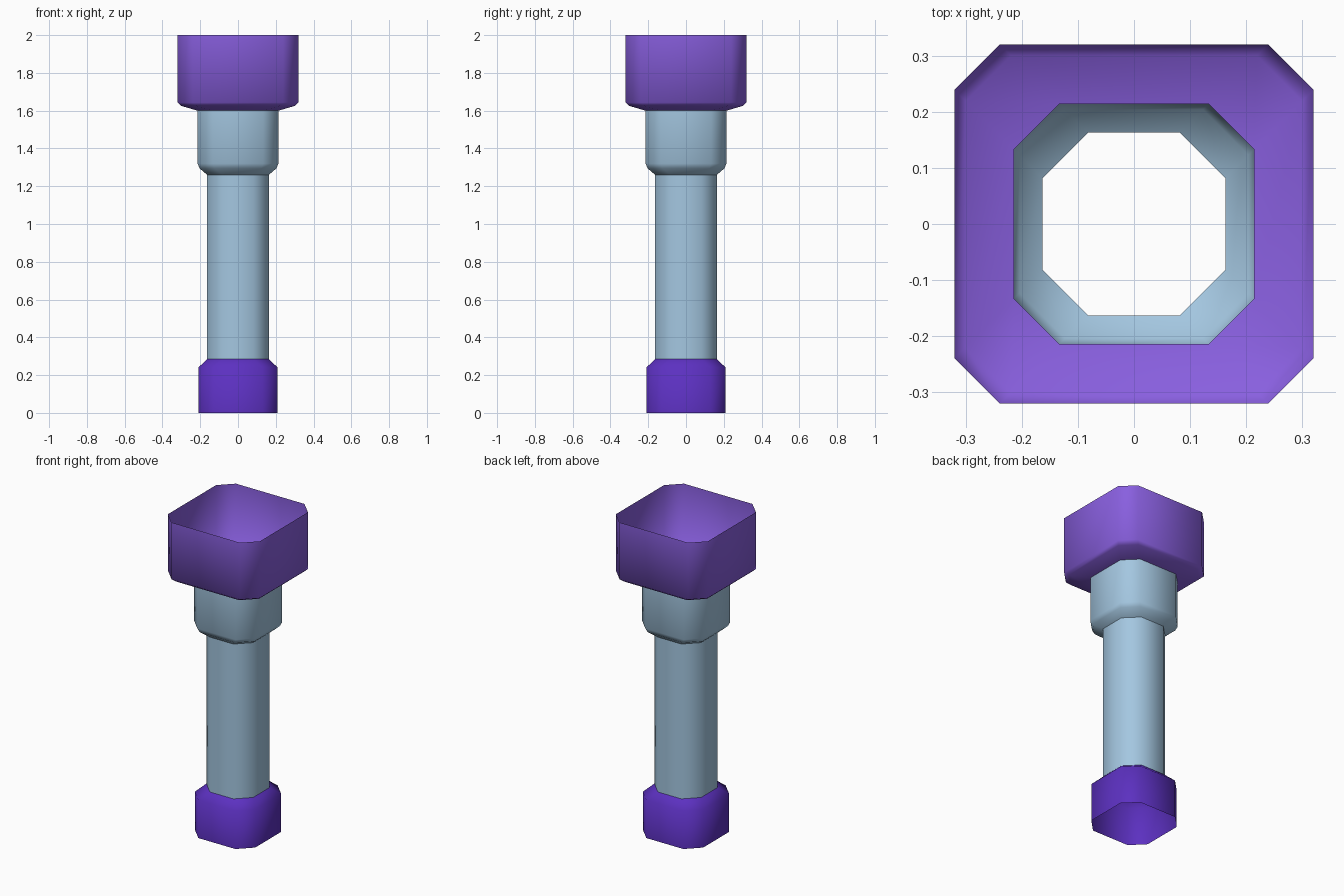
import bpy, bmesh, math

if "Cube" in bpy.data.objects:
    bpy.data.objects.remove(bpy.data.objects["Cube"])


def material(name, rgb):
    m = bpy.data.materials.new(name)
    m.diffuse_color = (*rgb, 1.0)
    m.use_nodes = True
    m.node_tree.nodes["Principled BSDF"].inputs["Base Color"].default_value = m.diffuse_color
    return m


def ring(half, z, cut=0.081):
    # Square outline with cut corners, counter-clockwise
    a = half - cut
    return [(half, -a, z), (half, a, z), (a, half, z), (-a, half, z),
            (-half, a, z), (-half, -a, z), (-a, -half, z), (a, -half, z)]


def shell(name, profile, mat):
    # Open tube skinned through rings of (half width, height)
    bm = bmesh.new()
    rings = [[bm.verts.new(p) for p in ring(h, z)] for h, z in profile]
    for lo, hi in zip(rings, rings[1:]):
        for i in range(8):
            j = (i + 1) % 8
            bm.faces.new((lo[i], lo[j], hi[j], hi[i]))
    mesh = bpy.data.meshes.new(name)
    bm.to_mesh(mesh)
    bm.free()
    mesh.materials.append(mat)
    ob = bpy.data.objects.new(name, mesh)
    bpy.context.collection.objects.link(ob)
    bpy.context.view_layer.objects.active = ob
    ob.select_set(True)
    bpy.ops.object.shade_smooth_by_angle(angle=math.radians(50))
    ob.select_set(False)


violet = material("violet", (0.25, 0.115, 0.74))
deep_purple = material("deep purple", (0.107, 0.03, 0.53))
pale_blue = material("pale blue", (0.37, 0.57, 0.75))

# Foot, shaft, collar and open head, all hollow
shell("foot", [(0.21, 0.0), (0.21, 0.24), (0.163, 0.285)], deep_purple)
shell("shaft", [(0.163, 0.285), (0.163, 1.26)], pale_blue)
shell("collar", [(0.163, 1.26), (0.204, 1.295), (0.214, 1.32), (0.214, 1.60)], pale_blue)
shell("head", [(0.214, 1.60), (0.30, 1.625), (0.32, 1.643), (0.32, 2.0)], violet)
